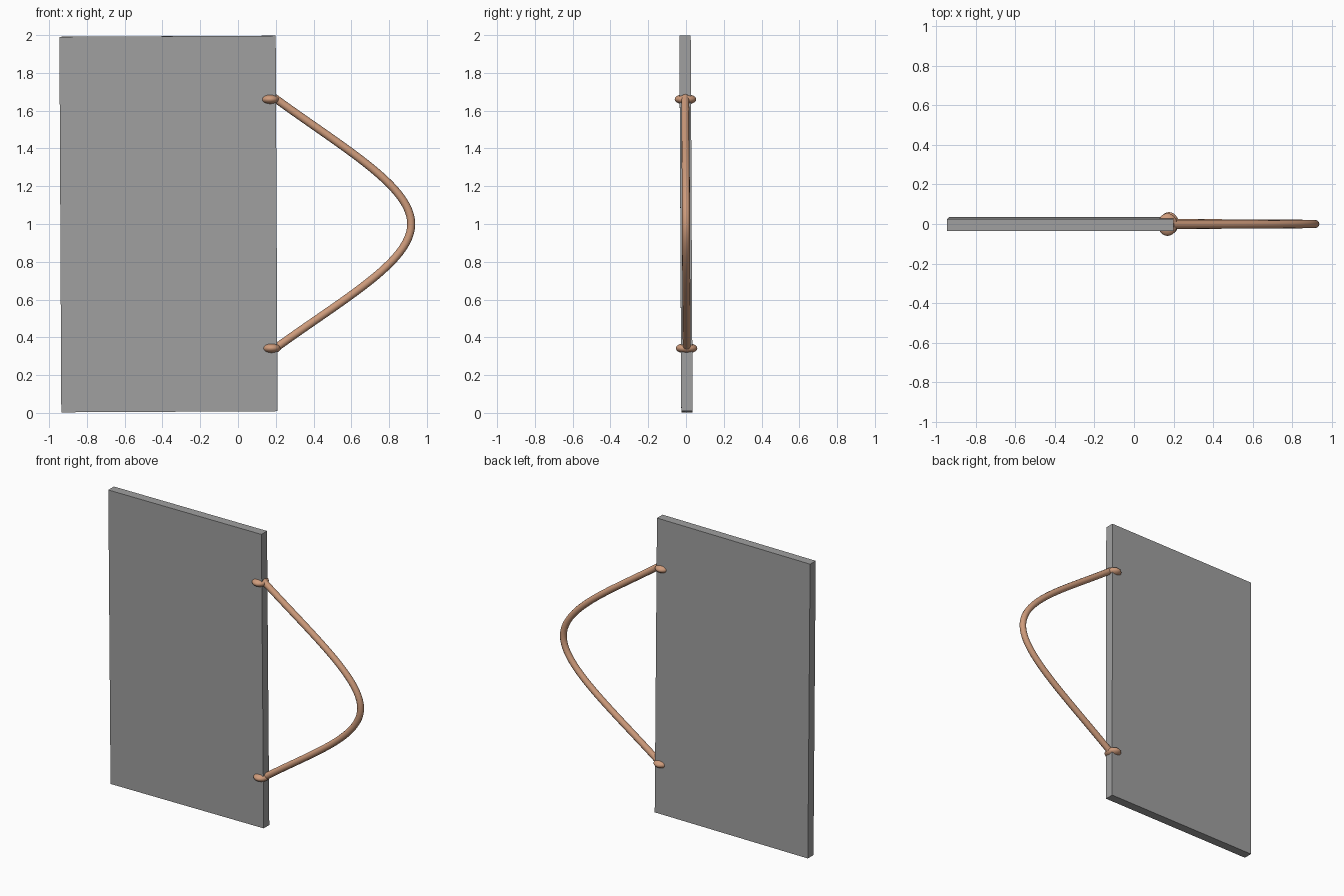
import bpy
import math

if "Cube" in bpy.data.objects:
    bpy.data.objects.remove(bpy.data.objects["Cube"])


def material(name, rgb):
    m = bpy.data.materials.new(name)
    m.diffuse_color = (*rgb, 1.0)
    m.use_nodes = True
    m.node_tree.nodes["Principled BSDF"].inputs["Base Color"].default_value = m.diffuse_color
    return m


grey = material("panel_grey", (0.35, 0.35, 0.35))
copper = material("copper", (0.62, 0.33, 0.20))

# Flat panel, leaning very slightly
bpy.ops.mesh.primitive_cube_add(size=1, location=(-0.368, 0, 1.0),
                                rotation=(0.005, -0.005, 0))
panel = bpy.context.object
panel.name = "panel"
panel.scale = (1.145, 0.06, 1.988)
panel.data.materials.append(grey)

# Flattened mounting knobs gripping the panel edge
for name, x, y, z in (("upper_knob", 0.17, -0.003, 1.66),
                      ("lower_knob", 0.177, 0.003, 0.342)):
    bpy.ops.mesh.primitive_uv_sphere_add(segments=32, ring_count=16, radius=1,
                                         location=(x, y, z))
    knob = bpy.context.object
    knob.name = name
    knob.scale = (0.049, 0.057, 0.028)
    knob.data.materials.append(copper)
    bpy.ops.object.shade_smooth()

# Bowed handle rod swept along a bezier path
curve = bpy.data.curves.new("handle_rod", "CURVE")
curve.dimensions = "3D"
curve.bevel_depth = 0.021
curve.bevel_resolution = 4
curve.resolution_u = 24
curve.use_fill_caps = True
spline = curve.splines.new("BEZIER")
spline.bezier_points.add(2)
path = [  # left handle, point, right handle
    ((0.10, -0.004, 1.73), (0.19, -0.004, 1.67), (0.56, -0.003, 1.40)),
    ((0.917, 0, 1.20), (0.917, 0, 1.0), (0.917, 0, 0.80)),
    ((0.56, 0.003, 0.605), (0.195, 0.004, 0.34), (0.10, 0.004, 0.27)),
]
for p, (left, co, right) in zip(spline.bezier_points, path):
    p.handle_left_type = p.handle_right_type = "FREE"
    p.co, p.handle_left, p.handle_right = co, left, right
rod = bpy.data.objects.new("handle_rod", curve)
bpy.context.collection.objects.link(rod)
curve.materials.append(copper)

# Turn the rod into a mesh with smooth sides and crisp ends
bpy.ops.object.select_all(action="DESELECT")
rod.select_set(True)
bpy.context.view_layer.objects.active = rod
bpy.ops.object.convert(target="MESH")
bpy.ops.object.shade_smooth_by_angle(angle=math.radians(40))
